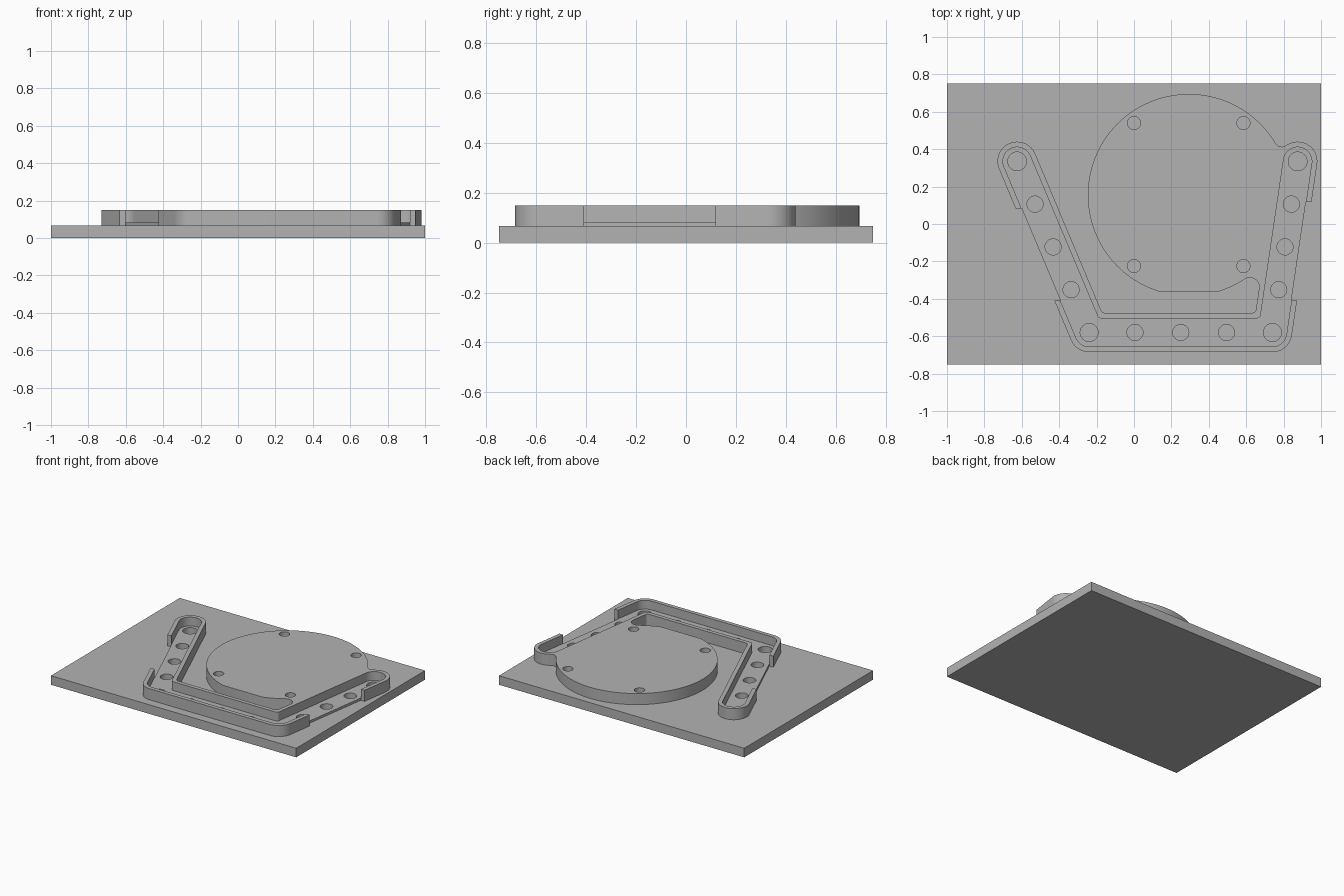
import bpy, bmesh, math
from mathutils import Vector as V

if "Cube" in bpy.data.objects:
    bpy.data.objects.remove(bpy.data.objects["Cube"])

PLATE, FLOOR, TOP = 0.067, 0.084, 0.149
HOLE_BOTTOM = 0.03
A, B, C, D = V((-.625, .335)), V((-.24, -.58)), V((.74, -.58)), V((.875, .335))
HUB, R = V((.293, .155)), 0.54

grey = bpy.data.materials.new("mid_grey")
grey.diffuse_color = (0.45, 0.45, 0.45, 1)
grey.use_nodes = True
grey.node_tree.nodes["Principled BSDF"].inputs["Base Color"].default_value = grey.diffuse_color


def ang(v):
    return math.atan2(v.y, v.x)


def arc(c, r, a0, a1, ccw=True, step=0.09):
    """Points on an arc from angle a0 to a1."""
    turn = (a1 - a0) % (2 * math.pi) if ccw else -((a0 - a1) % (2 * math.pi))
    n = max(3, math.ceil(abs(turn) / step))
    return [c + r * V((math.cos(a0 + turn * i / n), math.sin(a0 + turn * i / n)))
            for i in range(n + 1)]


def outward(p, q):
    d = (q - p).normalized()
    return V((d.y, -d.x))


N1, N2, N3 = outward(A, B), outward(B, C), outward(C, D)


def inner_corner(p, n1, n2, d, r=0.02):
    """Small rounded corner on the inside of the bent track."""
    c = p - (n1 + n2) * (d + r) / (1 + n1.dot(n2))
    return arc(c, r, ang(n2), ang(n1), False)


def outer_side(d):
    """Track boundary from the left end round the outside to the right arm."""
    return (arc(A, d, ang(-N1), ang(N1)) + arc(B, d, ang(N1), ang(N2))
            + arc(C, d, ang(N2), ang(N3)))


def inner_side(d):
    return inner_corner(C, N2, N3, d) + inner_corner(B, N1, N2, d)


def prism(bm, pts, z0, z1):
    clean = [p for i, p in enumerate(pts) if (p - pts[i - 1]).length > 1e-5]
    low = [bm.verts.new((p.x, p.y, z0)) for p in clean]
    high = [bm.verts.new((p.x, p.y, z1)) for p in clean]
    bm.faces.new(low[::-1])
    bm.faces.new(high)
    for i in range(len(low)):
        bm.faces.new((low[i - 1], low[i], high[i], high[i - 1]))


def solid(name, outlines, z0, z1):
    bm = bmesh.new()
    for pts in outlines:
        prism(bm, pts, z0, z1)
    bmesh.ops.recalc_face_normals(bm, faces=bm.faces)
    me = bpy.data.meshes.new(name)
    bm.to_mesh(me)
    bm.free()
    ob = bpy.data.objects.new(name, me)
    bpy.context.collection.objects.link(ob)
    me.materials.append(grey)
    return ob


def cut(ob, cutter):
    mod = ob.modifiers.new("cut", 'BOOLEAN')
    mod.operation, mod.solver, mod.object = 'DIFFERENCE', 'EXACT', cutter
    bpy.context.view_layer.objects.active = ob
    bpy.ops.object.modifier_apply(modifier=mod.name)


# Fillet between the round hub and the right arm's end
f, WALL = 0.04, 0.105
axis = D - HUB
L = axis.length
axis.normalize()
a = ((R + f) ** 2 - (WALL + f) ** 2 + L * L) / (2 * L)
top_c = HUB + axis * a + V((-axis.y, axis.x)) * math.sqrt((R + f) ** 2 - a * a)

# Rounded notch between the hub and the right arm's lower inside wall
g = 0.05
u = (D - C).normalized()
base = D - N3 * (WALL + g)
b = (base - HUB).dot(u)
t = -b - math.sqrt(b * b - (base - HUB).length_squared + (R + g) ** 2)
notch_c = base + u * t

# Flat bottom of the hub
flat = math.asin(0.515 / R)

outline = (outer_side(WALL)
           + arc(D, WALL, ang(N3), ang(top_c - D))
           + arc(top_c, f, ang(D - top_c), ang(HUB - top_c), False)
           + arc(HUB, R, ang(top_c - HUB), math.pi + flat, step=0.05)
           + arc(HUB, R, -flat, ang(notch_c - HUB), step=0.05)
           + arc(notch_c, g, ang(HUB - notch_c), ang(N3), False)
           + inner_side(WALL))

base_plate = solid("base_plate", [[V((-1, -.75)), V((1, -.75)), V((1, .75)), V((-1, .75))]],
                   0, PLATE)
body = solid("hub_and_track", [outline], 0.055, TOP)


# Openings in the outer wall of both arms
def gap(p, q, n, y0, y1):
    def at(y):
        return p + (q - p) * (y - p.y) / (q.y - p.y) + V((0.075 / n.x, 0))
    side = V((math.copysign(0.2, n.x), 0))
    return [at(y0), at(y0) + side, at(y1) + side, at(y1)]


gaps = solid("gap_cutter", [gap(A, B, N1, -.41, .083), gap(C, D, N3, -.41, .118)], 0, 0.3)

# Channel running along the bent track
ch = 0.0758
channel = solid("channel_cutter",
                [outer_side(ch) + arc(D, ch, ang(N3), ang(-N3)) + inner_side(ch)], FLOOR, 0.3)

# Round holes along the track and in the hub
spots = [(A, .05), (B, .048), (C, .048), (D, .05)]
for p, q in ((A, B), (B, C), (C, D)):
    spots += [(p.lerp(q, k / 4), .043) for k in (1, 2, 3)]
spots += [(V((x, y)), .035) for x in (0, .585) for y in (-.225, .54)]
holes = solid("hole_cutter", [arc(c, r, 0, 1.999 * math.pi, step=0.2)[:-1] for c, r in spots],
              HOLE_BOTTOM, 0.3)

for cutter in (gaps, channel, holes):
    cut(body, cutter)
cut(base_plate, holes)
for cutter in (gaps, channel, holes):
    bpy.data.objects.remove(cutter)

for ob in (base_plate, body):
    bpy.ops.object.select_all(action='DESELECT')
    ob.select_set(True)
    bpy.context.view_layer.objects.active = ob
    bpy.ops.object.shade_smooth_by_angle(angle=math.radians(30))
